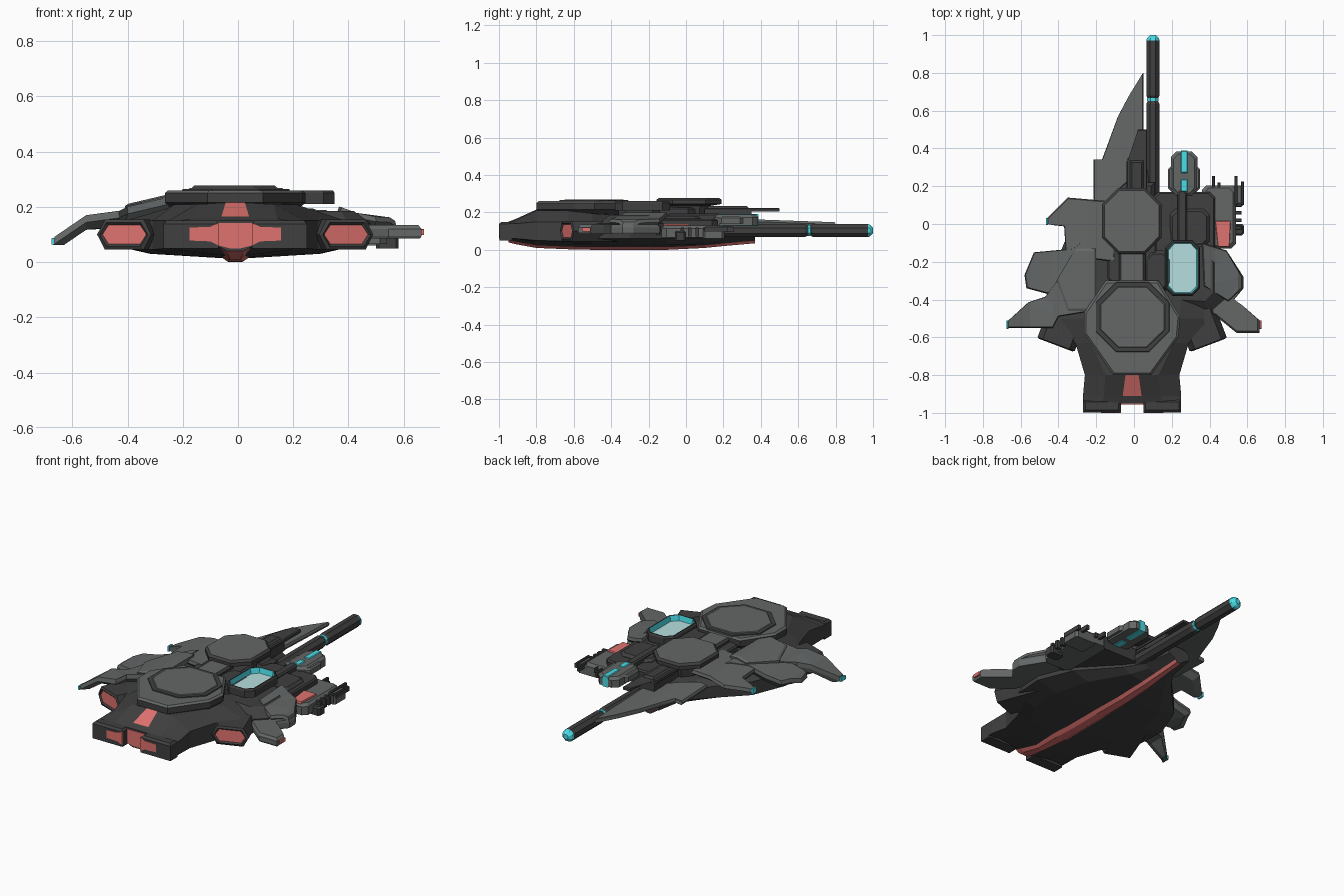
import bpy, bmesh, math
from mathutils import Matrix

cube = bpy.data.objects.get("Cube")
if cube:
    bpy.data.objects.remove(cube)

NAMES = ["light_grey", "dark_grey", "red", "cyan", "pale_teal"]
COLOURS = [(.125, .135, .133), (.05, .05, .05), (.74, .17, .16),
           (.07, .74, .82), (.47, .74, .74)]
LIGHT, DARK, RED, CYAN, PALE = range(5)
MATS = []
for name, rgb in zip(NAMES, COLOURS):
    m = bpy.data.materials.new(name)
    m.use_nodes = True
    m.diffuse_color = (*rgb, 1)
    m.node_tree.nodes["Principled BSDF"].inputs["Base Color"].default_value = (*rgb, 1)
    m.node_tree.nodes["Principled BSDF"].inputs["Roughness"].default_value = .7
    MATS.append(m)


def skin(name, rings, colour, cap, base, matrix=None, height=None):
    """Bridge rings of points; colour(band, side) picks each face's material."""
    bm = bmesh.new()
    loops = [[bm.verts.new(p) for p in ring] for ring in rings]
    n = len(loops[0])
    for b, (lo, hi) in enumerate(zip(loops, loops[1:])):
        for i in range(n):
            f = bm.faces.new((lo[i], lo[(i + 1) % n], hi[(i + 1) % n], hi[i]))
            f.material_index = colour(b, i)
    bm.faces.new(loops[0][::-1]).material_index = base
    bm.faces.new(loops[-1]).material_index = cap
    bmesh.ops.triangulate(bm, faces=[f for f in bm.faces if len(f.verts) > 4])
    if height:
        # Fold lines, so that drooping plates bend evenly
        for x in (-.55, -.43, -.25, -.08, .25, .43, .55):
            bmesh.ops.bisect_plane(bm, geom=bm.verts[:] + bm.edges[:] + bm.faces[:],
                                   plane_co=(x, 0, 0), plane_no=(1, 0, 0))
        for v in bm.verts:
            v.co.z += height(v.co.x, v.co.y)
    bmesh.ops.recalc_face_normals(bm, faces=bm.faces)
    if matrix:
        bm.transform(matrix)
    mesh = bpy.data.meshes.new(name)
    for m in MATS:
        mesh.materials.append(m)
    bm.to_mesh(mesh)
    bm.free()
    bpy.context.collection.objects.link(bpy.data.objects.new(name, mesh))


def stack(name, outline, levels, cap, height=None, matrix=None):
    """Stack an outline through (inset, z, material) levels."""
    xs, ys = zip(*outline)
    cx, cy = (min(xs) + max(xs)) / 2, (min(ys) + max(ys)) / 2
    hx, hy = (max(xs) - min(xs)) / 2, (max(ys) - min(ys)) / 2
    rings = [[(cx + (x - cx) * (1 - d / hx), cy + (y - cy) * (1 - d / hy), z)
              for x, y in outline] for d, z, _ in levels]
    skin(name, rings, lambda b, i: levels[b + 1][2], cap, levels[0][2], matrix, height)


def rect(x0, x1, y0, y1, c=0):
    if not c:
        return [(x0, y0), (x1, y0), (x1, y1), (x0, y1)]
    return [(x0 + c, y0), (x1 - c, y0), (x1, y0 + c), (x1, y1 - c),
            (x1 - c, y1), (x0 + c, y1), (x0, y1 - c), (x0, y0 + c)]


def block(name, x0, x1, y0, y1, z0, z1, mat, c=0, bevel=.008, cap=None):
    levels = [(0, z0, mat), (0, z1 - bevel, mat), (bevel, z1, mat)]
    stack(name, rect(x0, x1, y0, y1, c), levels, mat if cap is None else cap)


# Hull: station, half width, top width, top, upper and lower edge, keel, strip
STATIONS = [(-.95, .26, .16, .15, .14, .06, .04, .055),
            (-.91, .26, .15, .165, .14, .06, .03, .05),
            (-.80, .25, .14, .215, .15, .05, .01, .035),
            (-.63, .30, .22, .215, .15, .045, .003, .05),
            (-.50, .43, .25, .20, .14, .06, 0, .045),
            (-.30, .44, .27, .185, .14, .06, 0, .045),
            (-.10, .36, .25, .18, .14, .06, 0, .04),
            (.10, .17, .12, .17, .13, .065, .01, .035),
            (.20, .10, .07, .16, .13, .07, .02, .03),
            (.37, .07, .05, .13, .11, .07, .035, .025)]
rings = []
for y, w, wt, top, zh, zl, keel, s in STATIONS:
    # The glowing keel stands proud of the belly
    half = [(s, top), (wt, top - .006), (w, zh), (w, zl), (w * .7, keel + .03),
            (s, keel + .014), (s * .55, keel)]
    full = half + [(-x, z) for x, z in reversed(half)]
    rings.append([(x - .01, y, z) for x, z in full])
skin("hull", rings,
     lambda b, i: RED if i in (5, 6, 7) or (i == 13 and b == 1) else DARK, DARK, DARK)

# Front nozzle: two jutting blocks and a recessed middle, with glowing panels
FACING = Matrix.Rotation(math.pi / 2, 4, 'X')
for side, tag in ((1, "left"), (-1, "right")):
    xa, xb = sorted((-.01 + side * .06, -.01 + side * .26))
    block("nozzle_block_" + tag, xa, xb, -.998, -.93, .05, .15, DARK, 0, .012)
    panel = [(-.01 + side * x, z) for x, z in
             ((.06, .06), (.09, .075), (.165, .078), (.165, .125), (.09, .128), (.06, .142))]
    stack("nozzle_panel_" + tag, panel, [(0, .99, RED), (0, 1, RED)], RED, None, FACING)
stack("nozzle_centre_panel", [(-.07, .06), (-.03, .05), (.01, .05), (.05, .06), (.05, .142), (-.07, .142)],
      [(0, .945, RED), (0, .955, RED)], RED, None, FACING)

# Side engines: flattened hexagonal barrels turned outwards
HEX = [(-.105, 0), (-.075, -.055), (.075, -.055), (.105, 0), (.075, .055), (-.075, .055)]
for side, tag in ((1, "left"), (-1, "right")):
    turn = (Matrix.Translation((side * .40 - .01, -.63, .1))
            @ Matrix.Rotation(side * .36, 4, 'Z') @ FACING)
    stack("side_engine_" + tag, HEX,
          [(0, -.25, DARK), (0, .006, DARK), (.012, .012, DARK), (.02, .004, DARK)],
          RED, None, turn)

# Upper disc with its ring, neck and dome
DISC = [(-.11, -.8), (.09, -.8), (.235, -.6), (.245, -.49), (.13, -.3),
        (-.15, -.3), (-.265, -.47), (-.265, -.58)]
stack("upper_disc", DISC,
      [(.03, .19, DARK), (0, .215, DARK), (0, .25, DARK), (.012, .26, LIGHT)], LIGHT)
stack("disc_ring", rect(-.205, .19, -.68, -.305, .11),
      [(0, .25, DARK), (.004, .265, DARK), (.026, .265, DARK), (.03, .268, LIGHT)], LIGHT)
block("neck", -.08, .06, -.32, -.13, .18, .25, DARK, 0, .012, LIGHT)
block("neck_base", -.14, .12, -.34, .06, .16, .225, DARK, .05)
stack("dome", rect(-.17, .145, -.158, .19, .085),
      [(.07, .16, DARK), (.06, .235, DARK), (0, .245, DARK), (0, .267, DARK), (.013, .278, DARK)],
      LIGHT)

# Skylight with a sunken pane
stack("skylight", rect(.165, .35, -.38, -.085, .04),
      [(0, .21, DARK), (0, .25, DARK), (.006, .26, DARK), (.012, .26, DARK),
       (.018, .228, CYAN)], PALE)
block("skylight_arm", .05, .2, -.36, -.14, .17, .235, DARK, .04, .02)
stack("right_shoulder", [(.2, -.46), (.40, -.47), (.48, -.4), (.48, -.18), (.38, -.06), (.2, -.06)],
      [(0, .1, DARK), (0, .14, DARK), (.06, .185, DARK)], DARK)


# Wings: overlapping drooping plates, thicker towards the middle
DROOP = [(.25, .228), (.42, .188), (.44, .168), (.55, .162), (.67, .08)]


def droop(x, y):
    x = min(max(abs(x), DROOP[0][0]), DROOP[-1][0])
    for (xa, za), (xb, zb) in zip(DROOP, DROOP[1:]):
        if x <= xb:
            return za + (zb - za) * (x - xa) / (xb - xa)


WINGS = {
    "wing_rear": [(-.12, .12), (-.35, .14), (-.46, .03), (-.46, 0), (-.37, -.01),
                  (-.36, -.17), (-.1, -.2)],
    "wing_middle": [(-.22, -.05), (-.32, -.13), (-.53, -.15), (-.58, -.27), (-.57, -.34),
                    (-.46, -.37), (-.22, -.36)],
    "wing_front": [(-.22, -.28), (-.40, -.29), (-.47, -.385), (-.56, -.415), (-.67, -.515),
                   (-.67, -.55), (-.43, -.55), (-.4, -.49), (-.22, -.46)],
    "right_arched_plate": [(.36, -.1), (.49, -.14), (.575, -.28), (.575, -.34), (.5, -.41),
                           (.37, -.33)]}
for k, (name, outline) in enumerate(WINGS.items()):
    lift = .004 * (k % 3)
    stack(name, outline, [(.04, -.045, LIGHT), (0, -.018, LIGHT), (.006, lift, LIGHT)],
          LIGHT, droop)
stack("shoulder_plate", [(-.2, -.13), (-.31, -.13), (-.41, -.3), (-.35, -.46), (-.2, -.46)],
      [(0, -.02, DARK), (0, .012, LIGHT), (.012, .018, LIGHT)], LIGHT, droop)
block("rear_wing_tip", -.467, -.455, -.005, .032, .14, .172, CYAN, 0, .002)
block("front_wing_tip", -.675, -.664, -.555, -.51, .064, .088, CYAN, 0, .002)

# Long swept fin and the stepped plate beside it
stack("long_fin", [(.05, .8), (-.02, .69), (-.085, .57), (-.14, .42), (-.17, .34), (-.215, .34),
                   (-.215, .1), (-.17, .1), (-.06, .2), (.05, .3)],
      [(.006, -.025, LIGHT), (0, -.012, LIGHT), (.006, 0, LIGHT)], LIGHT,
      lambda x, y: .172 - .035 * max(0, y - .1) + .1 * min(0, x + .08))
stack("stepped_plate", [(.02, .5), (.02, .34), (-.04, .33), (-.04, .1), (.07, .1), (.07, .5)],
      [(0, .205, DARK), (0, .218, DARK), (.005, .224, DARK)], DARK)
block("stepped_plate_riser", -.035, .065, .1, .35, .15, .235, DARK, 0, .025)
block("gun_cradle", -.04, .11, .08, .22, .07, .17, DARK, 0, .02)

# Gun: turned eight-sided barrel with a glowing ring and tip
PROFILE = [(.1, .038, DARK), (.635, .038, DARK), (.65, .03, DARK), (.651, .033, CYAN),
           (.666, .033, CYAN), (.667, .03, CYAN), (.68, .038, DARK), (.972, .038, DARK),
           (.985, .033, CYAN), (1, .016, CYAN)]
rings = [[(.1 + r * math.cos((i + .5) * math.pi / 4), y,
           .103 + r * math.sin((i + .5) * math.pi / 4)) for i in range(8)]
         for y, r, _ in PROFILE]
skin("gun_barrel", rings, lambda b, i: PROFILE[b + 1][2], CYAN, DARK)

# Sensor pod on its strut, with lights set right through it
block("arm_base", .1, .43, -.16, .17, .08, .165, DARK, .03)
block("arm_deck", .19, .4, -.12, .08, .15, .182, DARK, .03, .015)
block("pod_strut", .23, .28, -.1, .18, .16, .195, DARK, .012)
block("sensor_pod", .195, .335, .15, .385, .13, .188, LIGHT, .03, .015)
block("pod_collar", .18, .35, .17, .31, .14, .178, LIGHT, .02)
for y0, y1 in ((.27, .388), (.17, .236)):
    block("pod_light", .248, .284, y0, y1, .126, .192, CYAN, 0, .004)

# Pronged module
block("module_body", .36, .54, -.13, .205, .065, .13, LIGHT, .025, .015)
block("module_side", .5, .582, -.06, 0, .05, .1, DARK, .01)
block("module_rear", .44, .58, .09, .205, .06, .115, LIGHT, .012)
stack("module_panel", [(.445, -.12), (.505, -.12), (.512, .015), (.43, .015)],
      [(0, .12, RED), (0, .136, RED), (.002, .139, RED)], RED)
for k in range(4):
    block("module_rib", .525, .57, -.03 + k * .04, -.01 + k * .04, .07, .12, DARK, 0, .004)
for x, y in ((.42, .255), (.45, .22), (.54, .255), (.575, .225)):
    block("prong", x - .008, x + .008, .1, y, .095, .125, DARK, 0, .004)

# Right wing with glowing tip
stack("right_wing", [(.36, -.13), (.49, -.14), (.58, -.28), (.58, -.34), (.53, -.4), (.585, -.44),
                     (.665, -.51), (.665, -.578), (.545, -.578), (.43, -.485), (.38, -.47)],
      [(.006, .085, LIGHT), (0, .095, LIGHT), (0, .12, LIGHT), (.012, .134, LIGHT)], LIGHT)
block("right_wing_tip", .655, .674, -.556, -.51, .098, .12, RED, 0, .002)
